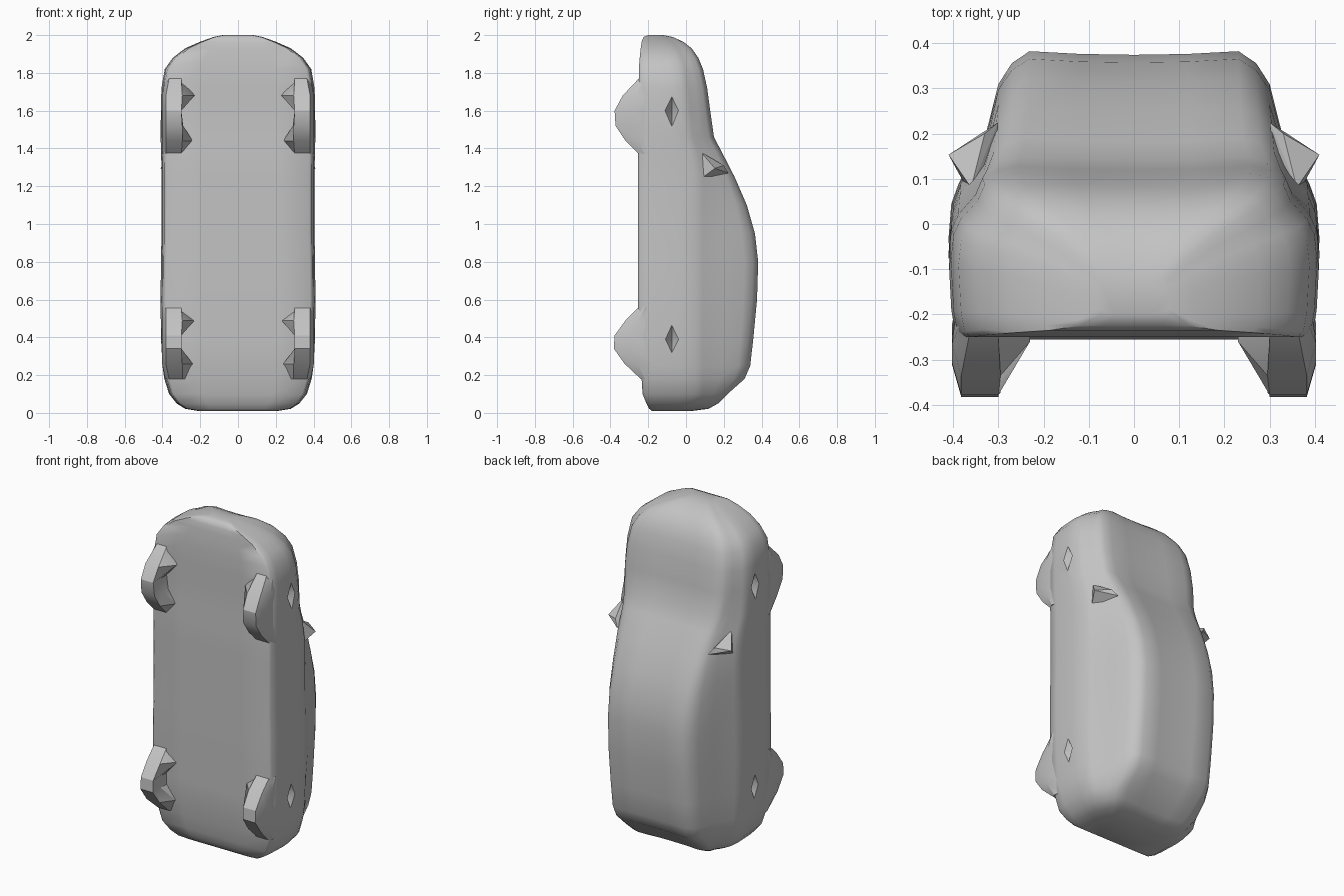
import bpy, bmesh, math
from mathutils import Vector

if "Cube" in bpy.data.objects:
    bpy.data.objects.remove(bpy.data.objects["Cube"], do_unlink=True)

grey = bpy.data.materials.new("plain grey")
grey.use_nodes = True
COL = (0.55, 0.55, 0.55, 1)
grey.diffuse_color = COL
grey.node_tree.nodes["Principled BSDF"].inputs["Base Color"].default_value = COL


def finish(name, bm, angle=None):
    bmesh.ops.recalc_face_normals(bm, faces=bm.faces)
    me = bpy.data.meshes.new(name)
    bm.to_mesh(me)
    bm.free()
    me.materials.append(grey)
    ob = bpy.data.objects.new(name, me)
    bpy.context.collection.objects.link(ob)
    if angle:
        smooth(ob, angle)
    return ob


def smooth(ob, angle):
    bpy.ops.object.select_all(action='DESELECT')
    ob.select_set(True)
    bpy.context.view_layer.objects.active = ob
    bpy.ops.object.shade_smooth_by_angle(angle=math.radians(angle))


def loft(rings):
    """Skin closed rings of equal length and cap both ends."""
    bm = bmesh.new()
    vs = [[bm.verts.new(p) for p in r] for r in rings]
    n = len(vs[0])
    for a, b in zip(vs, vs[1:]):
        for i in range(n):
            j = (i + 1) % n
            bm.faces.new((a[i], a[j], b[j], b[i]))
    bm.faces.new(vs[0])
    bm.faces.new(vs[-1])
    return bm


def section(z, w, yb, yt, wr):
    """Car cross-section: half width, floor, roof height, roof half width."""
    ys = min(0.09, yb + (yt - yb) * 0.72)
    h = yt - ys
    wm = w * 0.945
    half = [(w * 0.5, yb), (w * 0.93, yb), (w * 0.965, yb + 0.012),
            (w * 0.985, yb + (ys - yb) * 0.22), (w, yb + (ys - yb) * 0.65),
            (w * 0.985, yb + (ys - yb) * 0.87), (wm, ys),
            (wm + (wr - wm) * 0.7, ys + h * 0.4), (wr, ys + h * 0.75),
            (wr * 0.9, ys + h * 0.91), (wr * 0.77, yt), (wr * 0.4, yt - 0.006)]
    ring = [(0, yb)] + half + [(0, yt - 0.008)] + [(-x, y) for x, y in reversed(half)]
    return [(x, y, z) for x, y in ring]


# Body stands on its tail: z, half width, floor, roof, roof half width
stations = [
    (0.01, 0.21, -0.18, 0.03, 0.17), (0.022, 0.28, -0.195, 0.12, 0.23),
    (0.05, 0.325, -0.21, 0.17, 0.26), (0.10, 0.365, -0.23, 0.22, 0.285),
    (0.18, 0.39, -0.235, 0.31, 0.29), (0.25, 0.40, -0.25, 0.34, 0.295),
    (0.40, 0.408, -0.25, 0.357, 0.298), (0.60, 0.41, -0.255, 0.376, 0.30),
    (0.80, 0.408, -0.255, 0.382, 0.30), (0.95, 0.405, -0.255, 0.365, 0.30),
    (1.10, 0.405, -0.255, 0.322, 0.30), (1.25, 0.405, -0.255, 0.257, 0.305),
    (1.38, 0.407, -0.255, 0.19, 0.31), (1.46, 0.41, -0.25, 0.148, 0.325),
    (1.60, 0.41, -0.25, 0.128, 0.335), (1.72, 0.405, -0.25, 0.112, 0.33),
    (1.82, 0.388, -0.25, 0.09, 0.315), (1.88, 0.345, -0.245, 0.065, 0.285),
    (1.93, 0.28, -0.24, 0.03, 0.235), (1.965, 0.20, -0.235, -0.015, 0.17),
    (1.99, 0.13, -0.225, -0.07, 0.11), (2.0, 0.08, -0.20, -0.12, 0.07)]
body = finish("body", loft([section(*s) for s in stations]))

# Diamond hub dents cut into both flanks
bm = bmesh.new()
for side in (1, -1):
    for zc in (0.39, 1.60):
        base = [bm.verts.new((side * 0.45, -0.075 + dy, zc + dz))
                for dy, dz in ((0.062, 0), (0, 0.13), (-0.062, 0), (0, -0.14))]
        tip = bm.verts.new((side * 0.35, -0.075, zc))
        bm.faces.new(base)
        for i in range(4):
            bm.faces.new((base[i], base[(i + 1) % 4], tip))
cutter = finish("hub_cutter", bm)
cutter.hide_render = True
mod = body.modifiers.new("hub dents", 'BOOLEAN')
mod.operation = 'DIFFERENCE'
mod.solver = 'EXACT'
mod.object = cutter
bpy.context.view_layer.objects.active = body
bpy.ops.object.modifier_apply(modifier=mod.name)
bpy.data.objects.remove(cutter, do_unlink=True)
smooth(body, 48)

# Wheels: faceted bulges below the floor; z, tread depth, inner x
front = [(1.37, -0.25, 0.30), (1.44, -0.32, 0.24), (1.52, -0.373, 0.29),
         (1.60, -0.378, 0.30), (1.68, -0.335, 0.23), (1.77, -0.25, 0.30)]
rear = [(0.18, -0.24, 0.24), (0.26, -0.325, 0.24), (0.34, -0.382, 0.30),
        (0.41, -0.378, 0.30), (0.49, -0.32, 0.23), (0.56, -0.25, 0.30)]


def wheel(name, side, rows):
    rings = []
    for z, y, xi in rows:
        xo = 0.402 if 0.25 < z < 1.75 else 0.385
        tread_in = max(xi, 0.295)
        rings.append([(side * x, yy, z) for x, yy in (
            (xo - 0.012, -0.16), (xo, min(-0.22, y + 0.07)), (xo - 0.02, y),
            (tread_in, y), (xi, min(-0.22, y + 0.075)), (xi, -0.20))])
    finish(name, loft(rings), 30)


# Door mirrors: small pointed wedges
def mirror(name, side):
    pts = [(0.36, 0.08, 1.38), (0.30, 0.225, 1.27), (0.37, 0.08, 1.24),
           (0.41, 0.153, 1.295), (0.31, 0.14, 1.30), (0.33, 0.20, 1.31)]
    bm = bmesh.new()
    for x, y, z in pts:
        bm.verts.new((side * x, y, z))
    bmesh.ops.convex_hull(bm, input=bm.verts)
    loose = [v for v in bm.verts if not v.link_faces]
    bmesh.ops.delete(bm, geom=loose, context='VERTS')
    finish(name, bm)


for label, side in (("left", 1), ("right", -1)):
    wheel("front_wheel_" + label, side, front)
    wheel("rear_wheel_" + label, side, rear)
    mirror("door_mirror_" + label, side)
